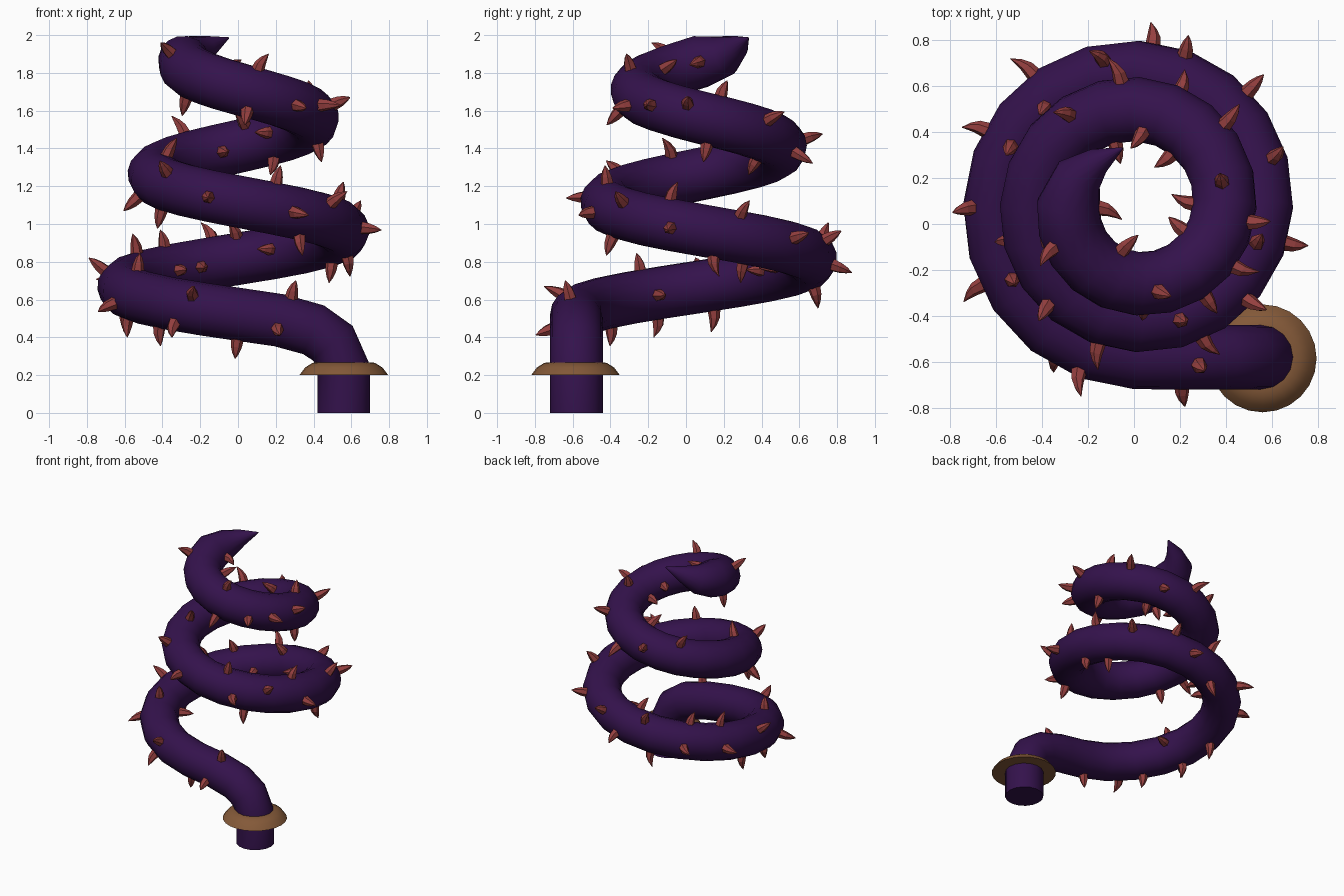
import bpy, bmesh, math, random
from mathutils import Vector

if "Cube" in bpy.data.objects:
    bpy.data.objects.remove(bpy.data.objects["Cube"])

random.seed(4)
CX, CY, R = 0.015, 0.08, 0.14


def material(name, rgb):
    m = bpy.data.materials.new(name)
    m.diffuse_color = (*rgb, 1)
    m.use_nodes = True
    m.node_tree.nodes["Principled BSDF"].inputs["Base Color"].default_value = m.diffuse_color
    return m


PURPLE = material("dark purple", (0.034, 0.006, 0.072))
RED = material("thorn red", (0.30, 0.05, 0.05))
BROWN = material("collar brown", (0.23, 0.10, 0.04))


def finish(bm, name, mat, smooth):
    bmesh.ops.recalc_face_normals(bm, faces=bm.faces)
    me = bpy.data.meshes.new(name)
    bm.to_mesh(me)
    bm.free()
    me.materials.append(mat)
    ob = bpy.data.objects.new(name, me)
    bpy.context.collection.objects.link(ob)
    if smooth:
        bpy.ops.object.select_all(action='DESELECT')
        bpy.context.view_layer.objects.active = ob
        ob.select_set(True)
        bpy.ops.object.shade_smooth_by_angle(angle=math.radians(50))
    return ob


def skin(bm, rings, cap_start=True, cap_end=True):
    """Bridge successive rings of points with quads."""
    vs = [[bm.verts.new(p) for p in ring] for ring in rings]
    n = len(vs[0])
    for a, b in zip(vs, vs[1:]):
        for i in range(n):
            j = (i + 1) % n
            bm.faces.new((a[i], a[j], b[j], b[i]))
    if cap_start:
        bm.faces.new(vs[0][::-1])
    if cap_end:
        bm.faces.new(vs[-1])


def circle(c, u, v, r, n):
    return [c + (u * math.cos(t) + v * math.sin(t)) * r
            for t in (2 * math.pi * i / n for i in range(n))]


def spiral(k):
    """Centre line; k counts quarter turns from the front, going left."""
    if k < 0:
        return Vector((CX - k, -0.58, 0.52 + 0.14 * k))
    a, r = k * math.pi / 2, 0.66 - 0.04 * k
    z = 0.52 + 0.149 * k
    return Vector((CX - r * math.sin(a), CY - r * math.cos(a), z))


# tentacle: upright stem, bend, shrinking spiral and pointed tip
path = [(Vector(p), R) for p in [(0.56, -0.58, 0), (0.56, -0.58, 0.25),
        (0.5, -0.58, 0.37), (0.4, -0.58, 0.44), (0.22, -0.58, 0.49)]]
path += [(spiral(i * 0.2), R) for i in range(46)]
path += [(Vector((-0.24, 0.21, 1.893)), 0.107),
         (Vector((-0.155, 0.275, 1.94)), 0.06),
         (Vector((-0.05, 0.33, 1.985)), 0.004)]
bm = bmesh.new()
rings, u = [], Vector((0, -1, 0))
for i, (p, r) in enumerate(path):
    t = (path[min(i + 1, len(path) - 1)][0] - path[max(i - 1, 0)][0]).normalized()
    if i < 2:
        t = Vector((0, 0, 1))
    u = (u - t * u.dot(t)).normalized()
    rings.append(circle(p, u, t.cross(u), r, 16))
skin(bm, rings)
finish(bm, "tentacle", PURPLE, True)

# collar around the stem
bm = bmesh.new()
X, Y = Vector((1, 0, 0)), Vector((0, 1, 0))
skin(bm, [circle(Vector((0.56, -0.585, z)), X, Y, r, 24)
          for r, z in [(0.13, 0.2), (0.235, 0.2), (0.205, 0.24), (0.165, 0.265), (0.13, 0.268)]])
finish(bm, "collar", BROWN, True)

# thorns: (quarter turns along the spiral, angle around the tube; 0 outward, 90 up)
THORNS = [
    (-.25, 75), (-.2, -20), (0, -90), (.22, 30), (.3, -45), (.45, -90), (.68, 90),
    (.7, 180), (.69, -20), (.75, -85), (1.0, 40), (1.05, -90), (1.29, 0), (1.3, 90),
    (1.5, 175), (1.54, 95), (1.57, 0), (1.7, 180), (1.8, -75), (1.87, 62), (2.0, 120),
    (2.05, -20), (2.2, 30), (2.25, 175), (2.49, 15), (2.7, -100), (2.8, 55), (2.9, -80),
    (3.15, -5), (3.22, 85), (3.46, 35), (3.6, -70), (3.7, -5), (3.8, 80), (4.17, 0),
    (4.48, 40), (4.6, -80), (4.8, -45), (4.8, 110), (5.62, 65), (5.8, 180), (5.92, 20),
    (6.1, 135), (6.2, -30), (6.3, -120), (6.4, 175), (6.53, 25), (6.88, 92), (6.9, -80),
    (7.0, 180), (7.1, 25), (7.35, 5), (7.35, 175), (7.57, -10), (7.9, 73), (7.9, -50),
    (8.3, 150), (8.6, -85), (8.73, 40), (9.0, 180)]
bm = bmesh.new()
for k, deg in THORNS:
    p = spiral(k)
    t = (spiral(k + 0.02) - spiral(k - 0.02)).normalized()
    a = max(k, 0) * math.pi / 2
    out = Vector((-math.sin(a), -math.cos(a), 0))
    out = (out - t * out.dot(t)).normalized()
    up = out.cross(t)
    if up.z < 0:
        up = -up
    d = out * math.cos(math.radians(deg)) + up * math.sin(math.radians(deg))
    side = d.cross(t)
    lean = random.uniform(0.0, 0.045)
    length = random.uniform(0.085, 0.11)
    rings = []
    for h, r in [(-0.2, 0.036), (0.35, 0.029), (0.7, 0.018), (1.0, 0.002)]:
        c = p + d * (R + h * length) - t * lean * h * abs(h)
        rings.append(circle(c, t, side, r, 6))
    skin(bm, rings)
finish(bm, "thorns", RED, False)
